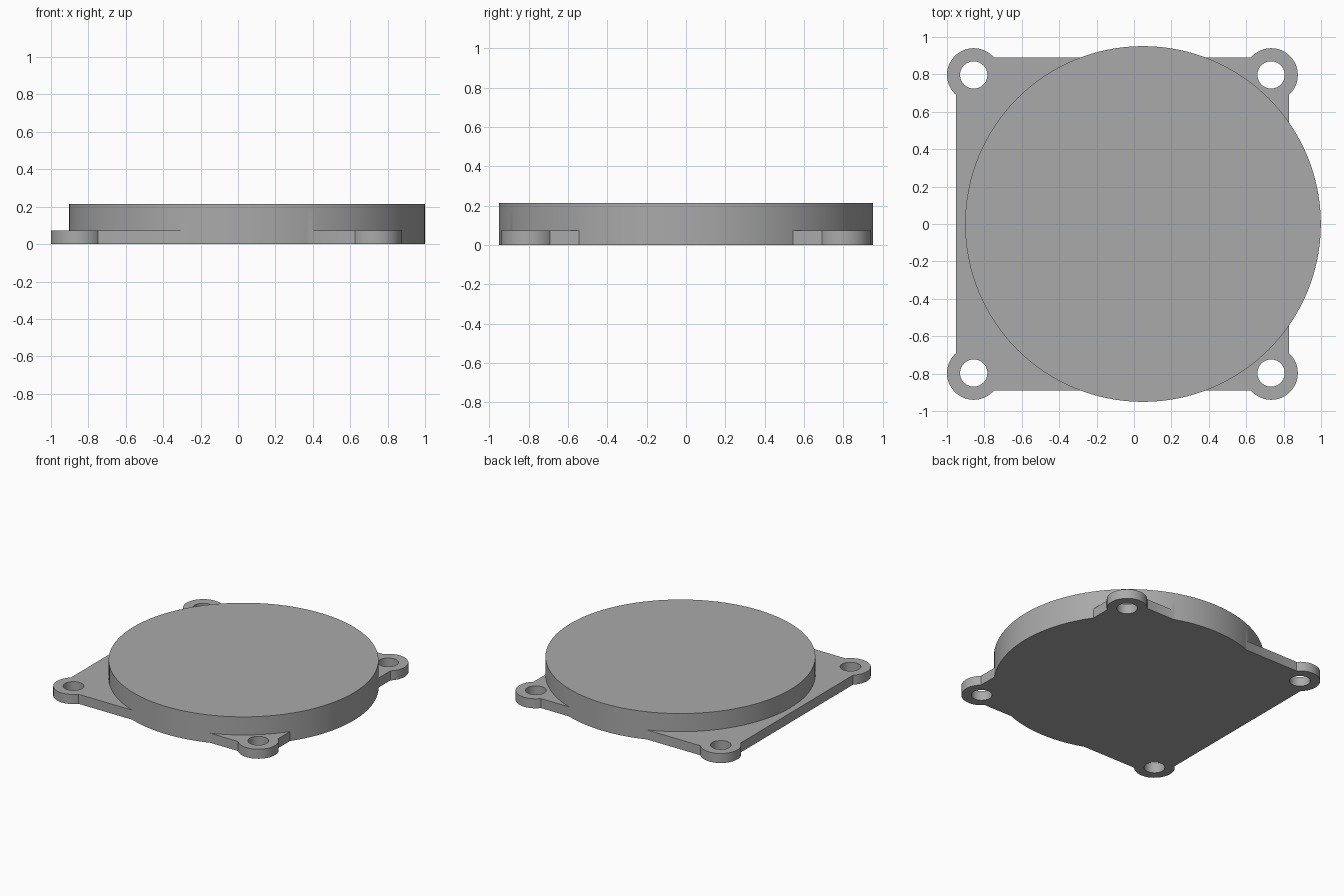
import bpy

if "Cube" in bpy.data.objects:
    bpy.data.objects.remove(bpy.data.objects["Cube"])

DISC_X, DISC_R, DISC_H = 0.048, 0.951, 0.215
FLANGE_H = 0.074
EAR_XS, EAR_Y, EAR_R, HOLE_R = (-0.857, 0.733), 0.797, 0.143, 0.073

grey = bpy.data.materials.new("grey metal")
grey.diffuse_color = (0.4, 0.4, 0.4, 1)
grey.use_nodes = True
grey.node_tree.nodes["Principled BSDF"].inputs["Base Color"].default_value = grey.diffuse_color


def cylinder(name, x, y, radius, z0, z1, sides):
    bpy.ops.mesh.primitive_cylinder_add(vertices=sides, radius=radius, depth=z1 - z0,
                                        location=(x, y, (z0 + z1) / 2))
    ob = bpy.context.object
    ob.name = name
    return ob


def combine(target, tool, operation):
    mod = target.modifiers.new(operation.lower(), "BOOLEAN")
    mod.operation, mod.solver, mod.object = operation, "EXACT", tool
    bpy.context.view_layer.objects.active = target
    bpy.ops.object.modifier_apply(modifier=mod.name)
    bpy.data.objects.remove(tool)


# Flat mounting plate
x0, x1, y1 = -0.953, 0.828, 0.89
bpy.ops.mesh.primitive_cube_add(size=1, location=((x0 + x1) / 2, 0, FLANGE_H / 2))
cover = bpy.context.object
cover.name = "mounting_cover"
cover.scale = (x1 - x0, 2 * y1, FLANGE_H)
bpy.ops.object.transform_apply(location=True, rotation=False, scale=True)

# Rounded corner ears, then the raised round body
corners = [(x, y) for x in EAR_XS for y in (-EAR_Y, EAR_Y)]
for x, y in corners:
    combine(cover, cylinder("ear", x, y, EAR_R, 0, FLANGE_H, 48), "UNION")
combine(cover, cylinder("round_body", DISC_X, 0, DISC_R, 0, DISC_H, 128), "UNION")

# Screw holes through the ears
for x, y in corners:
    combine(cover, cylinder("hole", x, y, HOLE_R, -0.1, 0.3, 40), "DIFFERENCE")

# Finish
cover.data.materials.clear()
cover.data.materials.append(grey)
for face in cover.data.polygons:
    face.material_index = 0
bpy.ops.object.select_all(action="DESELECT")
cover.select_set(True)
bpy.context.view_layer.objects.active = cover
bpy.ops.object.shade_smooth_by_angle(angle=0.5)
